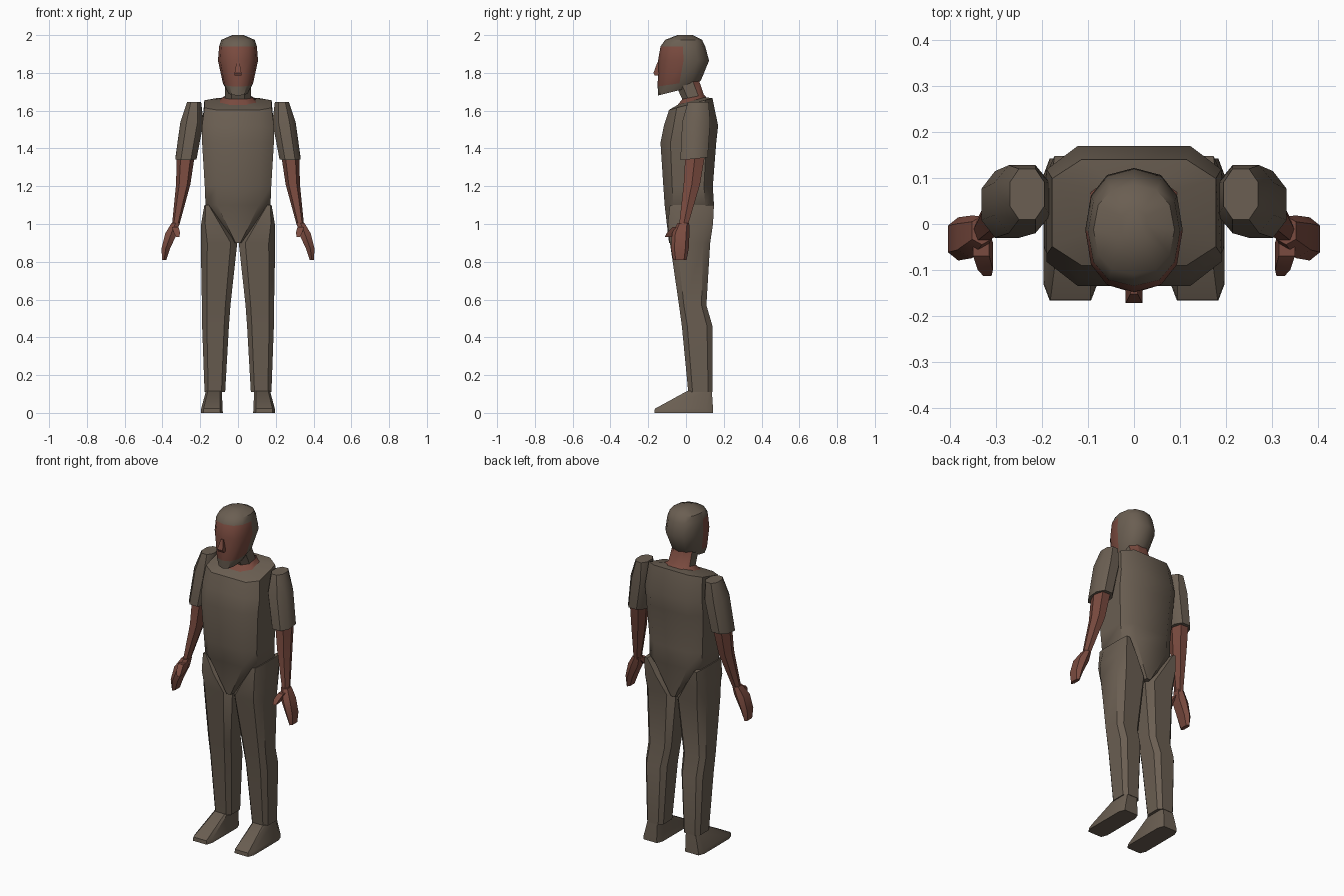
import bpy, bmesh, math


def material(name, rgb):
    m = bpy.data.materials.new(name)
    m.diffuse_color = (*rgb, 1)
    return m


CLOTH = material("brown cloth", (0.145, 0.113, 0.084))
SKIN = material("red brown skin", (0.195, 0.07, 0.05))


def loft(name, rings, sides=8, power=0.5, mats=(CLOTH,), rule=None, flip=1, turn=0.5):
    """Skin rings of (z, x0, x1, y0, y1, slope of z along y), capped at both ends."""
    bm = bmesh.new()
    angles = [(i + turn) * math.tau / sides for i in range(sides)]
    peak = max(abs(math.cos(a)) for a in angles) ** power

    def rounded(v):
        return math.copysign(abs(v) ** power, v) / peak if abs(v) > 1e-6 else 0.0

    loops = []
    for z, x0, x1, y0, y1, slope in rings:
        loop = []
        for a in angles:
            dy = rounded(math.sin(a)) * (y1 - y0) / 2
            x = (x0 + x1) / 2 + rounded(math.cos(a)) * (x1 - x0) / 2
            loop.append(bm.verts.new((x * flip, (y0 + y1) / 2 + dy, z + slope * dy)))
        loops.append(loop)
    for low, high in zip(loops, loops[1:]):
        for i in range(sides):
            j = (i + 1) % sides
            bm.faces.new((low[i], low[j], high[j], high[i]))
    bm.faces.new(loops[0])
    bm.faces.new(loops[-1])
    bmesh.ops.recalc_face_normals(bm, faces=bm.faces)
    for f in bm.faces:
        f.smooth = True
        if rule:
            f.material_index = int(rule(f.calc_center_median()))
    mesh = bpy.data.meshes.new(name)
    bm.to_mesh(mesh)
    bm.free()
    for m in mats:
        mesh.materials.append(m)
    mesh.set_sharp_from_angle(angle=math.radians(40))
    ob = bpy.data.objects.new(name, mesh)
    bpy.context.collection.objects.link(ob)
    return ob


# Shirt, tapering to a V between the legs
loft("torso", [
    (0.90, -0.02, 0.02, -0.09, 0.125, 0),
    (1.10, -0.172, 0.172, -0.113, 0.148, 0),
    (1.20, -0.176, 0.176, -0.12, 0.142, 0),
    (1.43, -0.19, 0.19, -0.135, 0.16, 0),
    (1.52, -0.19, 0.19, -0.117, 0.17, 0),
    (1.635, -0.178, 0.178, -0.09, 0.14, 0.27),
    (1.652, -0.09, 0.09, -0.04, 0.10, 0.27),
])

# Neck with bare collar and nape
loft("neck", [
    (1.640, -0.11, 0.11, -0.055, 0.115, 0.27),
    (1.672, -0.07, 0.07, -0.02, 0.095, 0.2),
    (1.77, -0.065, 0.065, -0.07, 0.065, 0),
], power=0.8, mats=(CLOTH, SKIN), rule=lambda c: c.z < 1.67 or c.y > 0.02)

# Head: bare face between beard and hair
loft("head", [
    (1.705, -0.058, 0.058, -0.148, 0.05, 0.25),
    (1.745, -0.08, 0.08, -0.15, 0.08, 0.15),
    (1.865, -0.106, 0.106, -0.148, 0.122, 0),
    (1.94, -0.1, 0.1, -0.135, 0.102, 0),
    (1.975, -0.088, 0.088, -0.11, 0.085, 0),
    (2.00, -0.03, 0.03, -0.045, 0.035, 0),
], sides=12, power=0.85, turn=0, mats=(CLOTH, SKIN),
    rule=lambda c: c.y < -0.01 and 1.74 < c.z < 1.95)

loft("nose", [
    (1.785, -0.018, 0.018, -0.165, -0.12, 0),
    (1.80, -0.018, 0.018, -0.172, -0.12, 0),
    (1.855, -0.008, 0.008, -0.152, -0.12, 0),
], sides=4, mats=(SKIN,))

for side, s in (("left", 1), ("right", -1)):
    # Trouser leg, with knee bend at the back
    loft(side + "_leg", [
        (0.11, 0.068, 0.177, 0.012, 0.14, 0),
        (0.46, 0.048, 0.19, -0.022, 0.14, 0),
        (0.57, 0.04, 0.191, -0.037, 0.108, 0),
        (0.90, 0.004, 0.197, -0.085, 0.128, 0),
        (1.00, 0.075, 0.195, -0.097, 0.143, 0),
        (1.10, 0.15, 0.178, -0.085, 0.148, 0),
    ], flip=s)
    # Wedge shoe
    loft(side + "_shoe", [
        (0.0, 0.08, 0.197, -0.167, 0.143, 0),
        (0.022, 0.082, 0.195, -0.165, 0.143, 0),
        (0.115, 0.085, 0.17, 0.005, 0.137, 0),
    ], power=0.3, flip=s)
    # Short sleeve
    loft(side + "_sleeve", [
        (1.645, 0.195, 0.27, 0.01, 0.12, 0),
        (1.54, 0.182, 0.305, -0.02, 0.128, 0),
        (1.345, 0.22, 0.332, -0.03, 0.115, 0.1),
    ], sides=8, power=0.85, flip=s)
    # Bare forearm
    loft(side + "_forearm", [
        (1.37, 0.228, 0.324, -0.01, 0.108, 0),
        (1.21, 0.252, 0.328, -0.018, 0.08, 0),
        (0.99, 0.312, 0.35, -0.04, 0.012, 0),
    ], sides=6, power=0.85, turn=0, mats=(SKIN,), flip=s)
    # Hand and thumb
    loft(side + "_hand", [
        (1.005, 0.31, 0.352, -0.042, 0.014, 0),
        (0.95, 0.322, 0.385, -0.07, 0.014, 0),
        (0.87, 0.36, 0.405, -0.075, 0.01, 0),
        (0.81, 0.38, 0.402, -0.065, 0.0, 0),
    ], sides=6, power=0.7, mats=(SKIN,), flip=s)
    loft(side + "_thumb", [
        (0.985, 0.315, 0.35, -0.07, -0.015, 0),
        (0.955, 0.307, 0.34, -0.1, -0.04, 0),
        (0.93, 0.31, 0.328, -0.113, -0.08, 0),
    ], sides=4, mats=(SKIN,), flip=s)
